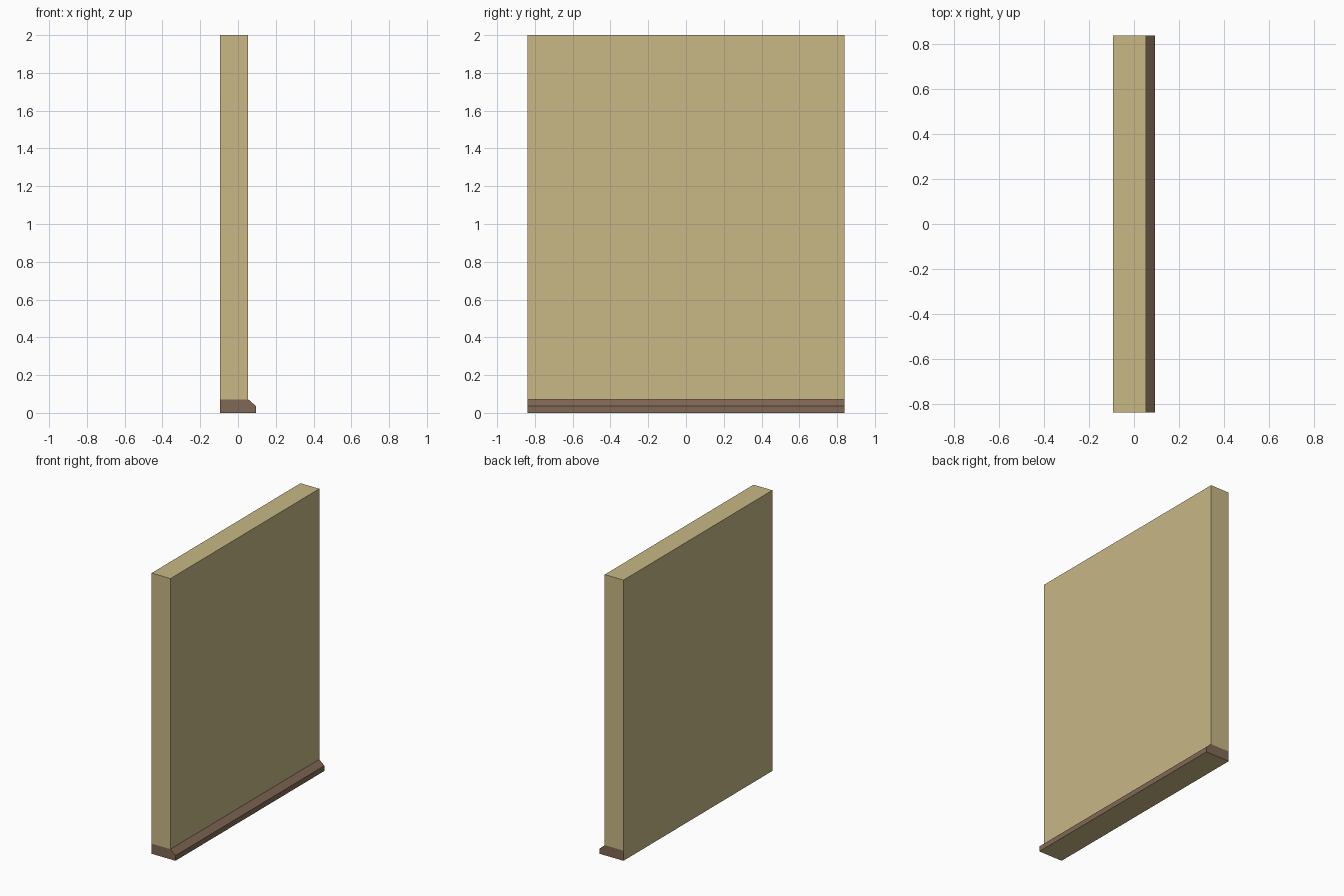
import bpy
import bmesh

if "Cube" in bpy.data.objects:
    bpy.data.objects.remove(bpy.data.objects["Cube"])

HALF = 0.838                             # half length along y
BACK, FACE, NOSE = -0.094, 0.054, 0.094  # x positions
LIP, TOP_Z, HEIGHT = 0.037, 0.072, 2.0   # z positions


def material(name, color):
    mat = bpy.data.materials.new(name)
    mat.diffuse_color = (*color, 1)
    mat.use_nodes = True
    mat.node_tree.nodes["Principled BSDF"].inputs["Base Color"].default_value = mat.diffuse_color
    return mat


def extruded_shell(name, strip, cap, mat):
    """Sweep an open counterclockwise xz strip along y and close both ends with the cap outline."""
    bm = bmesh.new()

    def verts(points, y):
        return [bm.verts.new((x, y, z)) for x, z in points]

    near, far = verts(strip, -HALF), verts(strip, HALF)
    for i in range(len(strip) - 1):
        bm.faces.new((near[i], far[i], far[i + 1], near[i + 1]))
    bm.faces.new(verts(cap, -HALF))
    bm.faces.new(verts(cap, HALF)[::-1])
    bmesh.ops.remove_doubles(bm, verts=bm.verts, dist=1e-5)
    mesh = bpy.data.meshes.new(name)
    bm.to_mesh(mesh)
    bm.free()
    mesh.materials.append(mat)
    obj = bpy.data.objects.new(name, mesh)
    bpy.context.collection.objects.link(obj)
    return obj


tan = material("tan_plaster", (0.58, 0.48, 0.24))
brown = material("brown_trim", (0.22, 0.14, 0.09))

# Wall panel: front, top, full-height back and the underside
extruded_shell(
    "wall_panel",
    [(FACE, TOP_Z), (FACE, HEIGHT), (BACK, HEIGHT), (BACK, 0), (NOSE, 0)],
    [(FACE, TOP_Z), (FACE, HEIGHT), (BACK, HEIGHT), (BACK, TOP_Z)],
    tan)

# Skirting: vertical lip, sloped top and the brown end pieces
extruded_shell(
    "skirting_board",
    [(NOSE, 0), (NOSE, LIP), (FACE, TOP_Z)],
    [(NOSE, 0), (NOSE, LIP), (FACE, TOP_Z), (BACK, TOP_Z), (BACK, 0)],
    brown)
